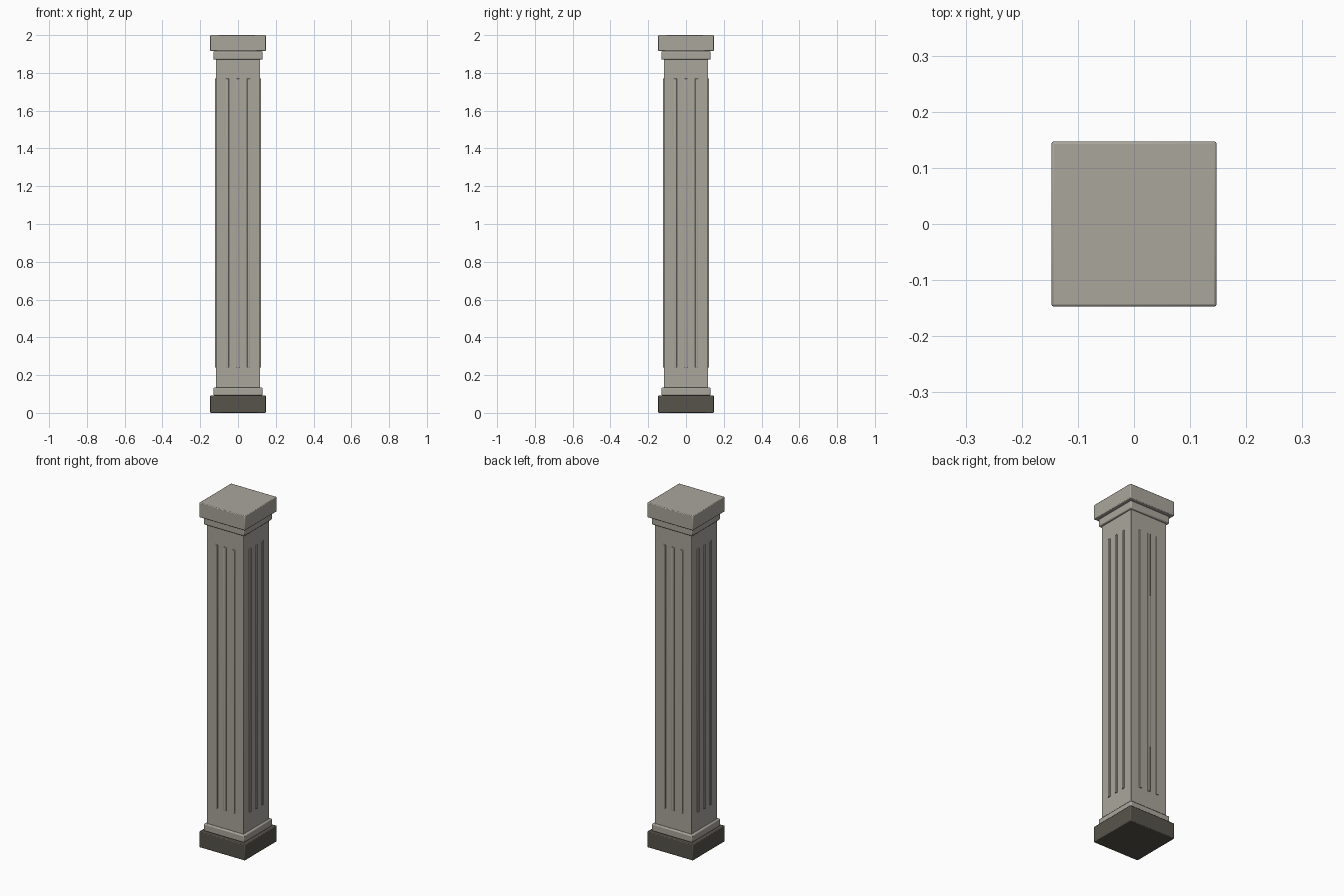
import bpy
import math

if "Cube" in bpy.data.objects:
    bpy.data.objects.remove(bpy.data.objects["Cube"])


def material(name, rgb):
    m = bpy.data.materials.new(name)
    m.diffuse_color = (*rgb, 1)
    m.use_nodes = True
    m.node_tree.nodes["Principled BSDF"].inputs["Base Color"].default_value = m.diffuse_color
    return m


stone = material("warm grey stone", (0.40, 0.38, 0.335))
dark = material("dark stone", (0.095, 0.088, 0.07))


def block(name, size, centre, mat, bevel, turn=0):
    """Softly bevelled box."""
    bpy.ops.mesh.primitive_cube_add(size=1, location=centre, rotation=(0, 0, turn))
    ob = bpy.context.object
    ob.name = name
    ob.scale = size
    bpy.ops.object.transform_apply(location=False, rotation=False, scale=True)
    ob.data.materials.append(mat)
    mod = ob.modifiers.new("soft edges", 'BEVEL')
    mod.width = bevel
    mod.segments = 2
    bpy.ops.object.shade_smooth_by_angle(angle=math.radians(40))
    return ob


def tier(name, half, z0, z1, mat=stone, bevel=0.004):
    block(name, (2 * half, 2 * half, z1 - z0), (0, 0, (z0 + z1) / 2), mat, bevel)


# Stacked square tiers, bottom to top
tier("plinth", 0.147, 0.0, 0.092, dark)
tier("lower_collar", 0.130, 0.092, 0.135, bevel=0.006)
tier("shaft", 0.117, 0.13, 1.875, bevel=0.002)
tier("upper_collar", 0.130, 1.87, 1.915, bevel=0.006)
tier("capital_slab", 0.147, 1.915, 2.0)

# Three slim raised ribs on each of the four shaft faces
for side in range(4):
    a = side * math.pi / 2
    for i in (-1, 0, 1):
        u, d = i * 0.056, 0.117
        x = u * math.cos(a) + d * math.sin(a)
        y = u * math.sin(a) - d * math.cos(a)
        block(f"rib_{side}_{i + 2}", (0.016, 0.010, 1.53), (x, y, 1.005),
              stone, 0.002, a)
